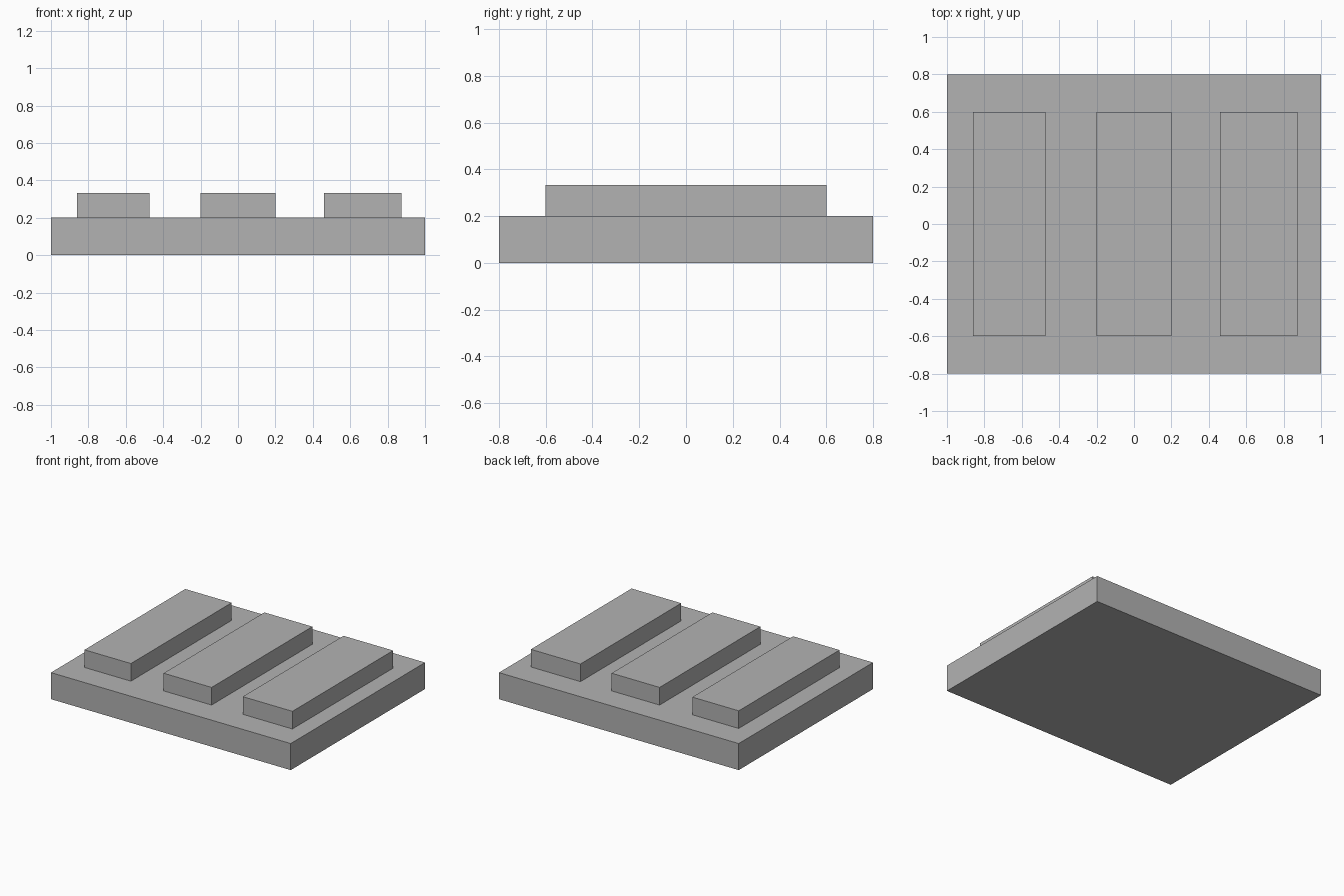
import bpy
import bmesh
from mathutils import Matrix, Vector

cube = bpy.data.objects.get("Cube")
if cube:
    bpy.data.objects.remove(cube, do_unlink=True)

# Single flat grey
GREY = (0.448, 0.448, 0.448, 1.0)
grey = bpy.data.materials.new("plain_grey")
grey.use_nodes = True
grey.diffuse_color = GREY
shader = next(n for n in grey.node_tree.nodes if n.type == 'BSDF_PRINCIPLED')
shader.inputs["Base Color"].default_value = GREY


def box(name, low, high):
    """Sharp-edged box spanning two opposite corners."""
    low, high = Vector(low), Vector(high)
    bm = bmesh.new()
    bmesh.ops.create_cube(bm, size=1, matrix=Matrix.LocRotScale(
        (low + high) / 2, None, high - low))
    mesh = bpy.data.meshes.new(name)
    bm.to_mesh(mesh)
    bm.free()
    mesh.materials.append(grey)
    obj = bpy.data.objects.new(name, mesh)
    bpy.context.collection.objects.link(obj)
    return obj


BASE_TOP, BAR_TOP = 0.2, 0.333

# Base slab
box("base_slab", (-1, -0.8, 0), (1, 0.8, BASE_TOP))

# Three raised bars, each a slightly different width
bars = {
    "right_bar": (-0.86, -0.473),
    "middle_bar": (-0.2, 0.2),
    "left_bar": (0.46, 0.874),
}
for name, (x0, x1) in bars.items():
    box(name, (x0, -0.6, BASE_TOP), (x1, 0.6, BAR_TOP))
